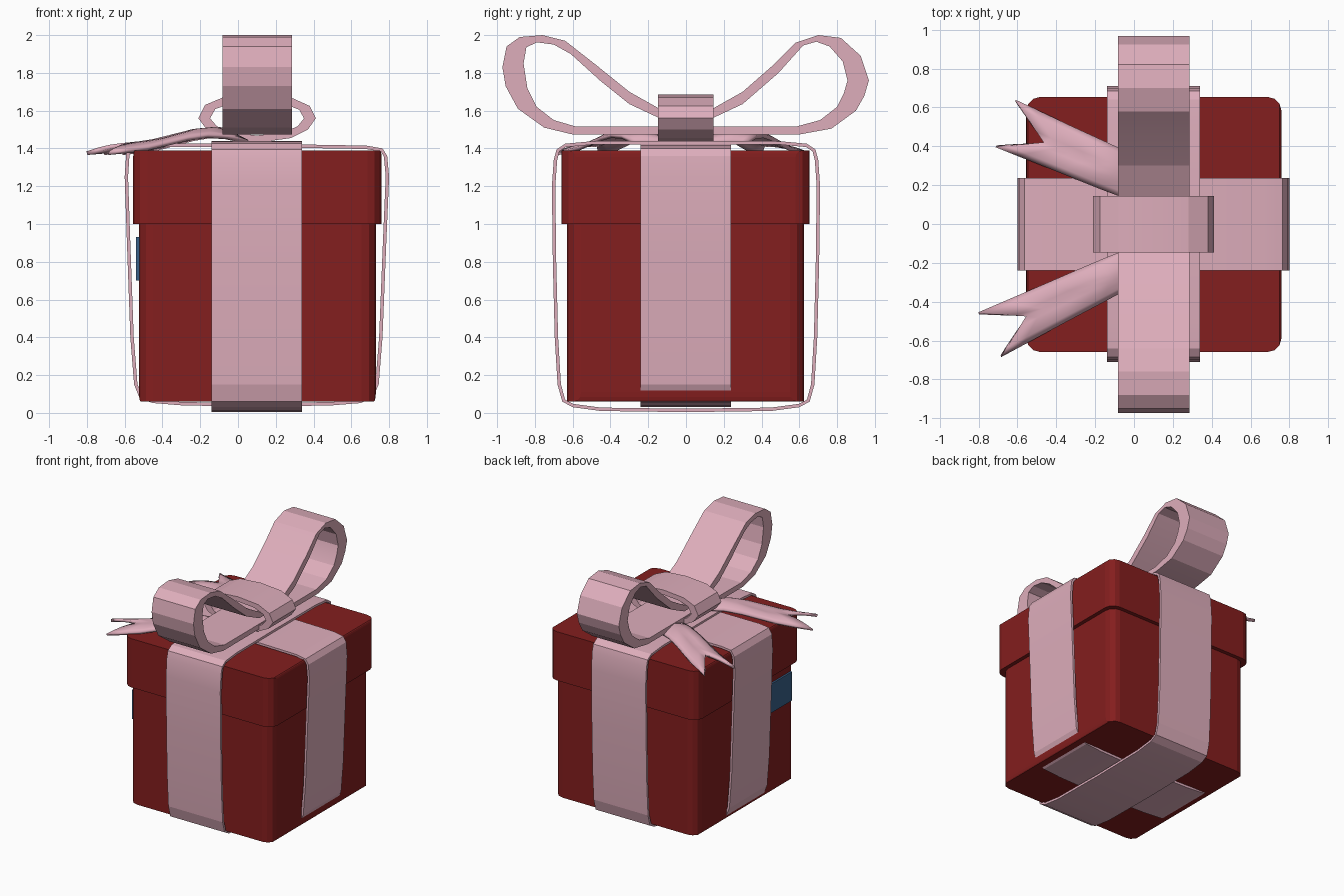
import bpy, bmesh
from mathutils import Vector

if "Cube" in bpy.data.objects:
    bpy.data.objects.remove(bpy.data.objects["Cube"])


def material(name, rgb):
    m = bpy.data.materials.new(name)
    m.diffuse_color = (*rgb, 1)
    m.use_nodes = True
    m.node_tree.nodes["Principled BSDF"].inputs["Base Color"].default_value = m.diffuse_color
    return m


RED = material("red_card", (0.23, 0.013, 0.013))
PINK = material("pink_ribbon", (0.73, 0.42, 0.50))
BLUE = material("blue_label", (0.04, 0.12, 0.25))


def finish(name, bm, mat, smooth=None):
    bmesh.ops.recalc_face_normals(bm, faces=bm.faces)
    me = bpy.data.meshes.new(name)
    bm.to_mesh(me)
    bm.free()
    ob = bpy.data.objects.new(name, me)
    bpy.context.collection.objects.link(ob)
    me.materials.append(mat)
    if smooth:
        bpy.ops.object.select_all(action='DESELECT')
        ob.select_set(True)
        bpy.context.view_layer.objects.active = ob
        bpy.ops.object.shade_smooth_by_angle(angle=smooth)
    return ob


def box(name, lo, hi, mat, upright=0, along_y=0, end_z=None):
    """Box with rounded upright edges and rounded y edges at height end_z."""
    bm = bmesh.new()
    bmesh.ops.create_cube(bm, size=1)
    lo, hi = Vector(lo), Vector(hi)
    for v in bm.verts:
        v.co = Vector([l + (c + 0.5) * (h - l) for l, h, c in zip(lo, hi, v.co)])

    def edges(axis, z=None):
        return [e for e in bm.edges
                if abs((e.verts[0].co - e.verts[1].co)[axis]) > 0.01
                and (z is None or abs(e.verts[0].co.z - z) < 1e-4)]
    if upright:
        bmesh.ops.bevel(bm, geom=edges(2), offset=upright, segments=3,
                        profile=0.5, affect='EDGES')
    if along_y:
        es = [e for e in edges(1, end_z) if abs((e.verts[0].co - e.verts[1].co).x) < 1e-4]
        bmesh.ops.bevel(bm, geom=es, offset=along_y, segments=3,
                        profile=0.5, affect='EDGES')
    return finish(name, bm, mat)


def ring(name, outer, inner, axis, lo, hi):
    """Closed strap: outer and inner outlines extruded along x or y."""
    bm = bmesh.new()

    def put(p, w):
        return bm.verts.new((w, p[0], p[1]) if axis == 'x' else (p[0], w, p[1]))
    rows = [[put(p, w) for p in pts]
            for pts, w in ((outer, lo), (outer, hi), (inner, hi), (inner, lo))]
    n = len(outer)
    for a in range(4):
        b = (a + 1) % 4
        for i in range(n):
            j = (i + 1) % n
            bm.faces.new((rows[a][i], rows[a][j], rows[b][j], rows[b][i]))
    return finish(name, bm, PINK, 0.2)


def inset(pts, t):
    """Shrink a counter-clockwise outline by t."""
    out = []
    for i, p in enumerate(pts):
        d = Vector(pts[(i + 1) % len(pts)]) - Vector(pts[i - 1])
        d.normalize()
        out.append((p[0] - d.y * t, p[1] + d.x * t))
    return out


# Box and lid
box("box_body", (-0.525, -0.63, 0.06), (0.73, 0.625, 1.1), RED, 0.075, 0.05, 0.06)
box("box_lid", (-0.555, -0.66, 1.0), (0.76, 0.655, 1.39), RED, 0.075, 0.035, 1.39)

# Label on the left side
box("side_label", (-0.54, -0.57, 0.70), (-0.52, -0.25, 0.93), BLUE)

# Ribbon bands round the box, counter-clockwise from the bottom
band_xz = [(-0.30, 0.04), (0.10, 0.032), (0.50, 0.04), (0.65, 0.052), (0.715, 0.085),
           (0.745, 0.15), (0.765, 0.40), (0.785, 0.90), (0.80, 1.25), (0.79, 1.36),
           (0.765, 1.40), (0.68, 1.415), (0.10, 1.425), (-0.48, 1.425), (-0.565, 1.415),
           (-0.592, 1.37), (-0.60, 1.25), (-0.588, 0.90), (-0.57, 0.40), (-0.55, 0.15),
           (-0.52, 0.075), (-0.45, 0.052)]
ring("ribbon_band_side", band_xz, inset(band_xz, 0.018), 'y', -0.24, 0.238)

half = [(0.0, 0.004), (0.45, 0.01), (0.60, 0.03), (0.655, 0.06), (0.68, 0.15),
        (0.695, 0.40), (0.705, 0.80), (0.71, 1.20), (0.70, 1.34), (0.685, 1.395),
        (0.64, 1.425), (0.50, 1.438), (0.0, 1.44)]
band_yz = half + [(-y, z) for y, z in half[-2:0:-1]]
ring("ribbon_band_front", band_yz, inset(band_yz, 0.018), 'x', -0.14, 0.34)

# Bow loops: one strap making both loops
left_out = [(-0.14, 1.61), (-0.30, 1.70), (-0.48, 1.845), (-0.64, 1.97), (-0.76, 2.0),
            (-0.88, 1.99), (-0.95, 1.94), (-0.972, 1.83), (-0.955, 1.73), (-0.89, 1.61),
            (-0.75, 1.51), (-0.60, 1.474)]
left_in = [(-0.14, 1.56), (-0.30, 1.635), (-0.45, 1.755), (-0.61, 1.90), (-0.70, 1.95),
           (-0.79, 1.962), (-0.845, 1.935), (-0.86, 1.85), (-0.84, 1.72), (-0.79, 1.62),
           (-0.70, 1.55), (-0.58, 1.515)]
right_out = [(0.60, 1.474), (0.77, 1.505), (0.90, 1.60), (0.945, 1.68), (0.968, 1.76),
             (0.925, 1.89), (0.82, 1.985), (0.70, 2.0), (0.58, 1.96), (0.46, 1.84),
             (0.30, 1.70), (0.14, 1.61)]
right_in = [(0.58, 1.515), (0.71, 1.55), (0.80, 1.62), (0.835, 1.69), (0.855, 1.76),
            (0.83, 1.86), (0.76, 1.94), (0.69, 1.965), (0.62, 1.945), (0.49, 1.80),
            (0.30, 1.635), (0.14, 1.56)]
ring("bow_loops", left_out + right_out, left_in + right_in, 'x', -0.083, 0.287)

# Bow knot: flattened ring around the middle of the loops
knot_out = [(0.10, 1.43), (0.28, 1.455), (0.37, 1.50), (0.412, 1.56), (0.38, 1.625),
            (0.28, 1.67), (0.10, 1.685), (-0.08, 1.67), (-0.175, 1.63), (-0.21, 1.56),
            (-0.165, 1.50), (-0.08, 1.455)]
ring("bow_knot", knot_out,
     [(0.10 + (x - 0.10) * 0.8, 1.558 + (z - 1.558) * 0.7) for x, z in knot_out],
     'y', -0.147, 0.145)


# Swallow-tailed ribbon ends, arched across their width
def tail(name, base_a, base_b, tip_a, notch, tip_b):
    bm = bmesh.new()
    heights = [1.435, 1.46, 1.465, 1.45, 1.425, 1.40, 1.385, 1.375]
    across, rows = 8, []
    base_a, base_b, tip_a, notch, tip_b = map(
        Vector, (base_a, base_b, tip_a, notch, tip_b))
    for k, z in enumerate(heights):
        s = k / (len(heights) - 1)
        row = []
        for i in range(across + 1):
            w = 2 * i / across - 1
            end = notch.lerp(tip_a if w < 0 else tip_b, abs(w))
            p = base_a.lerp(base_b, (w + 1) / 2).lerp(end, s)
            arch = 0.045 * (1 - w * w) * min(1, 3 * s)
            row.append(bm.verts.new((p.x, p.y, z + arch)))
        rows.append(row)
    for r, q in zip(rows, rows[1:]):
        for i in range(across):
            bm.faces.new((r[i], r[i + 1], q[i + 1], q[i]))
    ob = finish(name, bm, PINK, 0.7)
    mod = ob.modifiers.new("thickness", 'SOLIDIFY')
    mod.thickness = 0.022
    mod.offset = 0


tail("ribbon_tail_back", (0.05, 0.327), (0.05, 0.096),
     (-0.61, 0.635), (-0.465, 0.42), (-0.71, 0.40))
tail("ribbon_tail_front", (0.05, -0.285), (0.05, -0.095),
     (-0.685, -0.68), (-0.555, -0.475), (-0.80, -0.46))
